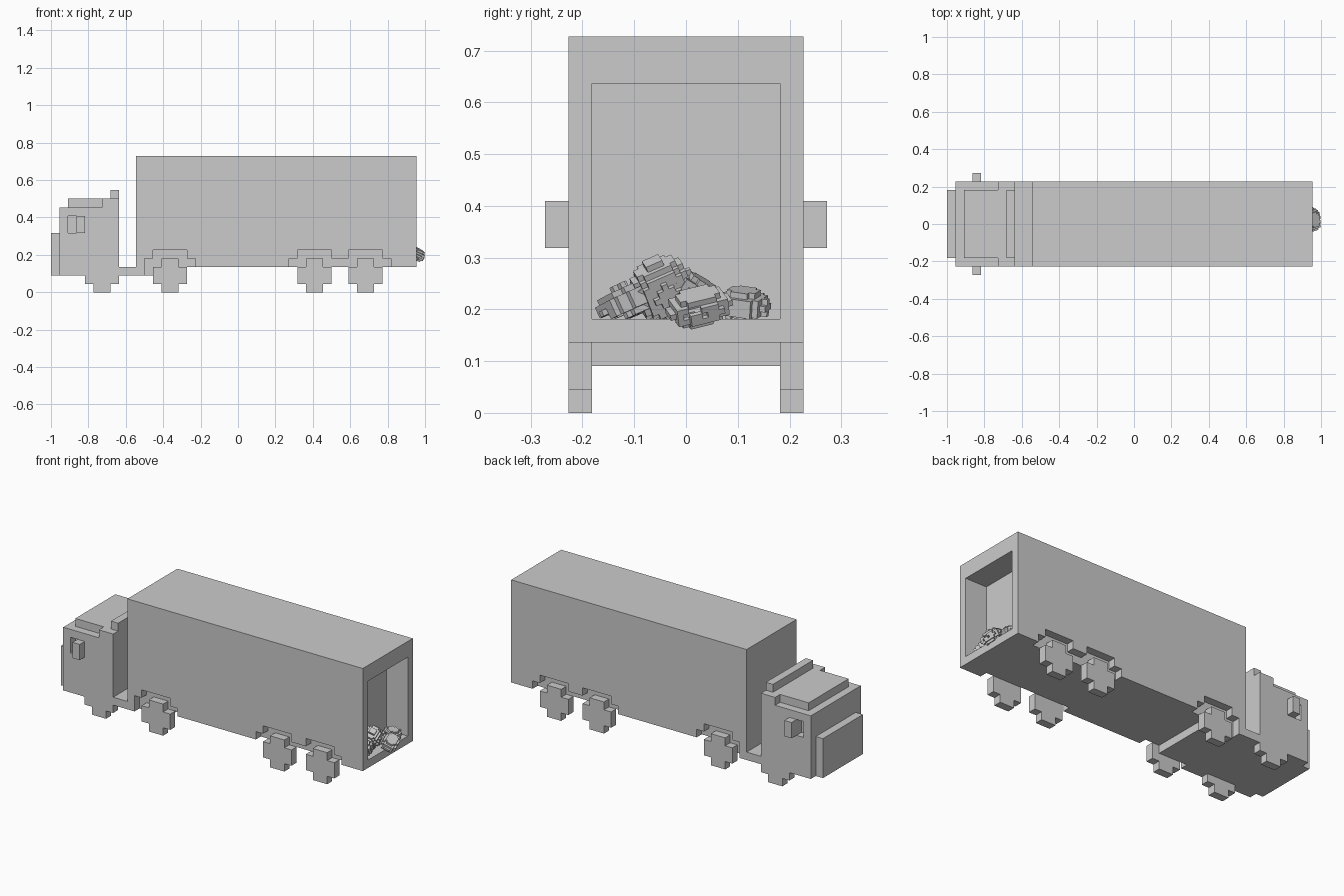
import bpy
import bmesh
from math import radians
from itertools import product
from mathutils import Euler, Matrix, Vector

if "Cube" in bpy.data.objects:
    bpy.data.objects.remove(bpy.data.objects["Cube"], do_unlink=True)

V = 2 / 44          # one block of the truck; all truck sizes are in blocks
CELL = 0.0115       # one block of the cargo

grey = bpy.data.materials.new("plain grey")
grey.use_nodes = True
grey.diffuse_color = (0.6, 0.6, 0.6, 1)
grey.node_tree.nodes["Principled BSDF"].inputs["Base Color"].default_value = (0.6, 0.6, 0.6, 1)


def finish(name, bm):
    bmesh.ops.recalc_face_normals(bm, faces=bm.faces)
    mesh = bpy.data.meshes.new(name)
    bm.to_mesh(mesh)
    bm.free()
    mesh.materials.append(grey)
    obj = bpy.data.objects.new(name, mesh)
    bpy.context.collection.objects.link(obj)
    return obj


def prism(name, outline, y0, y1):
    """Side outline in x, z blocks, extruded from y0 to y1."""
    bm = bmesh.new()
    face = bm.faces.new([bm.verts.new((x * V, y0 * V, z * V)) for x, z in outline])
    out = bmesh.ops.extrude_face_region(bm, geom=[face])
    verts = [g for g in out["geom"] if isinstance(g, bmesh.types.BMVert)]
    bmesh.ops.translate(bm, verts=verts, vec=(0, (y1 - y0) * V, 0))
    return finish(name, bm)


def box(name, x0, x1, y0, y1, z0, z1):
    return prism(name, [(x0, z0), (x1, z0), (x1, z1), (x0, z1)], y0, y1)


def arch(x):
    """Stepped wheel arch centred on x, left to right."""
    return [(x - 3, 3), (x - 3, 4), (x - 2, 4), (x - 2, 5),
            (x + 2, 5), (x + 2, 4), (x + 3, 4), (x + 3, 3)]


def wheel(name, x, y0, y1):
    steps = [(1, 0), (1, 1), (2, 1), (2, 3), (1, 3), (1, 4)]
    outline = [(x + dx, z) for dx, z in steps]
    outline += [(x - dx, z) for dx, z in reversed(steps)]
    return prism(name, outline, y0, y1)


# Middle of the cab with its nose and roof ridge
prism("cab_body", [(-22, 2), (-14, 2), (-14, 12), (-15, 12), (-15, 11), (-20, 11),
                   (-20, 10), (-21, 10), (-21, 7), (-22, 7)], -4, 4)

# Middle of the trailer with the open cargo bay at its end
prism("trailer_body", [(-12, 3), (21, 3), (21, 4), (18, 4), (18, 14), (21, 14),
                       (21, 16), (-12, 16)], -4, 4)

# Coupling between cab and trailer
box("chassis", -14, -7, -4, 4, 2, 3)

TRAILER_WHEELS = (-8, 9, 15)
for side, s in (("left", 1), ("right", -1)):
    y0, y1 = sorted((4 * s, 5 * s))

    # Cab side, stepping down into the front wheel, with a sunk window
    cab = prism("cab_side_" + side,
                [(-21, 2), (-18, 2), (-18, 1), (-17, 1), (-17, 0), (-15, 0), (-15, 1),
                 (-14, 1), (-14, 11), (-16, 11), (-16, 10), (-21, 10)], y0, y1)
    cutter = box("window_cutter", -20, -19, y0 - 0.5, y1 + 0.5, 7, 9)
    cutter.hide_render = True
    cut = cab.modifiers.new("window", "BOOLEAN")
    cut.operation = "DIFFERENCE"
    cut.solver = "EXACT"
    cut.object = cutter
    bpy.context.view_layer.objects.active = cab
    bpy.ops.object.modifier_apply(modifier=cut.name)
    bpy.data.objects.remove(cutter, do_unlink=True)

    # Wing mirror and chassis rail
    m0, m1 = sorted((5 * s, 6 * s))
    box("mirror_" + side, -19, -18, m0, m1, 7, 9)
    box("chassis_rail_" + side, -14, -11, y0, y1, 2, 3)

    # Trailer side with arches; neighbouring rear arches share one edge
    outline = [(-12, 3)] + arch(-8)
    outline += arch(9)[:-1] + arch(15)[1:]
    outline += [(21, 3), (21, 16), (-12, 16)]
    prism("trailer_side_" + side, outline, y0, y1)

    for i, x in enumerate(TRAILER_WHEELS):
        wheel(f"trailer_wheel_{side}_{i + 1}", x, y0, y1)


def cargo(name, centre, radii, tilt):
    """Blocky tilted lump, kept above the bay floor."""
    rot = Euler([radians(a) for a in tilt]).to_matrix()
    n = [int(r / CELL) + 1 for r in radii]

    def inside(c):
        return sum((k * CELL / r) ** 2 for k, r in zip(c, radii)) <= 1

    bm = bmesh.new()
    for c in product(*(range(-k, k + 1) for k in n)):
        near = [(c[0] + d, c[1], c[2]) for d in (-1, 1)]
        near += [(c[0], c[1] + d, c[2]) for d in (-1, 1)]
        near += [(c[0], c[1], c[2] + d) for d in (-1, 1)]
        if not inside(c) or all(inside(q) for q in near):
            continue
        p = Vector(centre) + rot @ (Vector(c) * CELL)
        on_floor = p.z > 4 * V + CELL / 2 or p.x > 21 * V + CELL / 2
        if on_floor and p.x < 1 - CELL * 0.7 and p.x > 18 * V:
            bmesh.ops.create_cube(bm, size=CELL,
                                  matrix=Matrix.Translation(p) @ rot.to_4x4())
    # Keep the tips within the truck's overall length
    for v in bm.verts:
        v.co.x = min(v.co.x, 1)
    finish(name, bm)


# Heap of loose cargo at the open end
cargo("cargo_heap_top", (0.88, -0.045, 0.24), (0.05, 0.06, 0.062), (25, 20, 15))
cargo("cargo_heap_side", (0.88, -0.115, 0.212), (0.05, 0.058, 0.036), (20, -15, 30))
cargo("cargo_heap_middle", (0.88, 0.015, 0.222), (0.045, 0.05, 0.045), (-30, 15, 10))
cargo("cargo_front_lump", (0.955, 0.025, 0.205), (0.046, 0.06, 0.03), (15, 25, 20))
cargo("cargo_end_lump", (0.905, 0.11, 0.21), (0.045, 0.05, 0.03), (-8, 12, -20))
